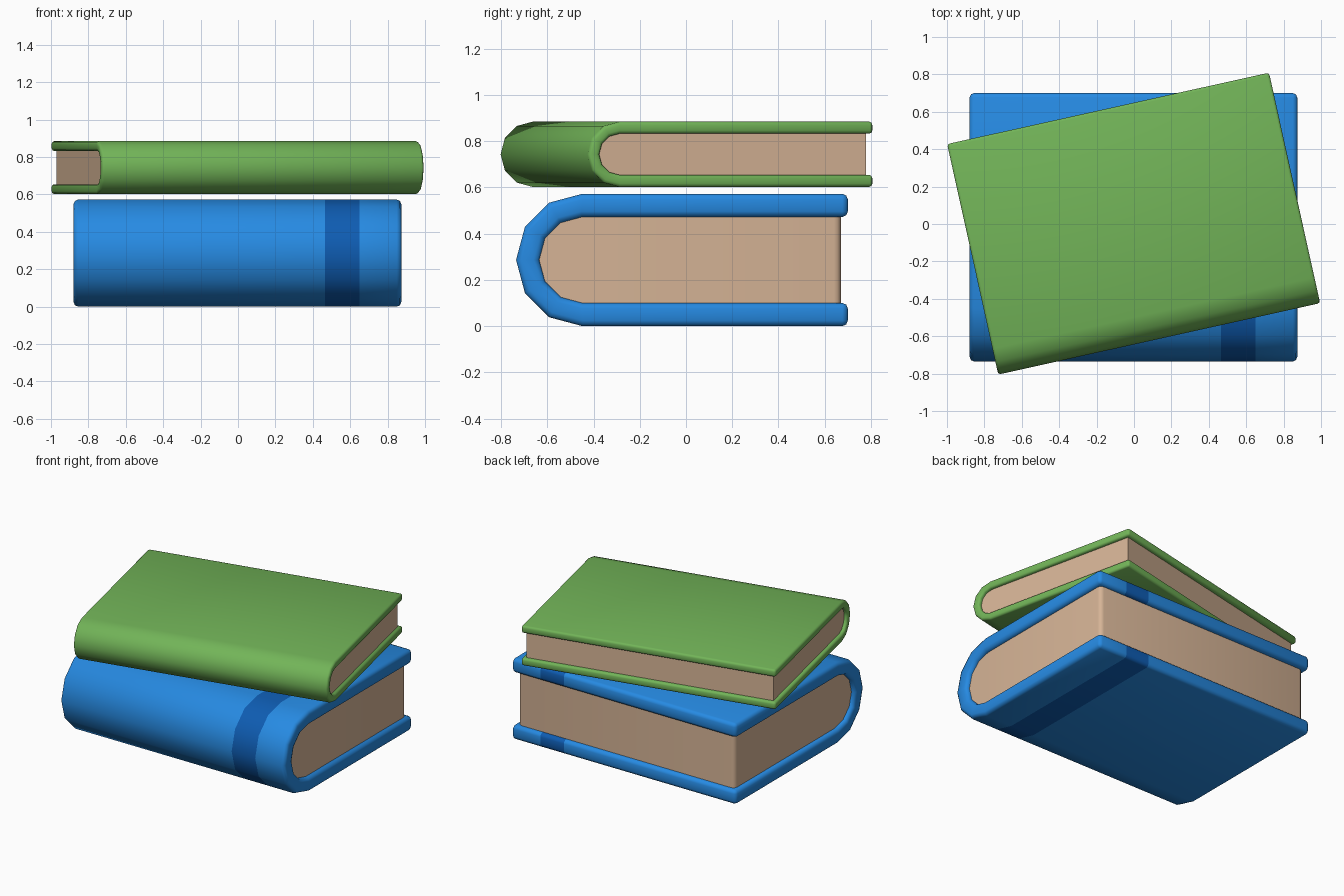
import bpy, bmesh, math

if "Cube" in bpy.data.objects:
    bpy.data.objects.remove(bpy.data.objects["Cube"])


def s2l(c):
    c /= 255
    return c / 12.92 if c <= 0.04045 else ((c + 0.055) / 1.055) ** 2.4


def material(name, r, g, b):
    m = bpy.data.materials.new(name)
    m.diffuse_color = (s2l(r), s2l(g), s2l(b), 1)
    m.use_nodes = True
    m.node_tree.nodes["Principled BSDF"].inputs["Base Color"].default_value = m.diffuse_color
    return m


blue = material("blue cover", 38, 138, 226)
navy = material("dark blue band", 14, 92, 178)
green = material("green cover", 114, 180, 88)
paper = material("paper", 214, 180, 150)


def arch(y_end, y_spine, h, r):
    """Profile in y, z: top edge, half-round spine in six steps, bottom edge."""
    pts = [(y_end, h + r)]
    for i in range(7):
        a = math.radians(90 + 30 * i)
        pts.append((y_spine + r * math.cos(a), h + r * math.sin(a)))
    return pts + [(y_end, h - r)]


def finish(bm, name, mats, loc, rot):
    bmesh.ops.recalc_face_normals(bm, faces=bm.faces)
    me = bpy.data.meshes.new(name)
    bm.to_mesh(me)
    bm.free()
    for m in mats:
        me.materials.append(m)
    ob = bpy.data.objects.new(name, me)
    bpy.context.collection.objects.link(ob)
    ob.location = loc
    ob.rotation_euler.z = rot
    bpy.ops.object.select_all(action='DESELECT')
    ob.select_set(True)
    bpy.context.view_layer.objects.active = ob
    bpy.ops.object.shade_smooth_by_angle(angle=math.radians(50))


def bevel(bm, edges, width, segments):
    bmesh.ops.bevel(bm, geom=edges, offset=width, offset_type='OFFSET',
                    segments=segments, profile=0.5, affect='EDGES')


def book(name, length, depth, height, thick, inset, round_edge, page_round,
         mats, loc, rot=0, band=None):
    half, r = length / 2, height / 2
    spine = -depth / 2 + r

    # Cover: C-shaped shell swept along x, with extra cuts for the band
    outer = arch(depth / 2, spine, r, r)
    inner = arch(depth / 2, spine, r, r - thick)
    n = len(outer)
    ring = outer + inner[::-1]
    xs = [-half] + list(band or []) + [half]
    bm = bmesh.new()
    rows = [[bm.verts.new((x, y, z)) for y, z in ring] for x in xs]
    for a, b in zip(rows, rows[1:]):
        for i in range(2 * n):
            j = (i + 1) % (2 * n)
            bm.faces.new((a[i], a[j], b[j], b[i]))
    for row in (rows[0], rows[-1]):
        for i in range(n - 1):
            bm.faces.new((row[i], row[i + 1], row[-2 - i], row[-1 - i]))
    bmesh.ops.recalc_face_normals(bm, faces=bm.faces)
    bevel(bm, [e for e in bm.edges if e.calc_face_angle(0) > math.radians(60)],
          round_edge, 2)
    if band:
        for f in bm.faces:
            if band[0] < f.calc_center_median().x < band[1]:
                f.material_index = 1
    finish(bm, name + "_cover", mats, loc, rot)

    # Page block fills the shell, set back on three sides
    px, py = half - inset, depth / 2 - inset
    prof = arch(py, spine, r, r - thick + 0.003)
    bm = bmesh.new()
    a, b = [[bm.verts.new((x, y, z)) for y, z in prof] for x in (-px, px)]
    for i in range(n):
        j = (i + 1) % n
        bm.faces.new((a[i], a[j], b[j], b[i]))
    bm.faces.new(a)
    bm.faces.new(b)
    if page_round:
        bevel(bm, [e for e in bm.edges
                   if all(v.co.y > py - 1e-4 for v in e.verts)
                   and abs(e.verts[0].co.x - e.verts[1].co.x) < 1e-4],
              page_round, 3)
    finish(bm, name + "_pages", [paper], loc, rot)


book("lower_book", 1.752, 1.435, 0.572, 0.1, 0.03, 0.024, 0.03,
     [blue, navy], (-0.003, -0.0175, 0), band=(0.468, 0.652))
book("upper_book", 1.763, 1.262, 0.282, 0.052, 0.025, 0.014, 0,
     [green], (-0.002, 0.002, 0.602), rot=math.radians(12.5))
